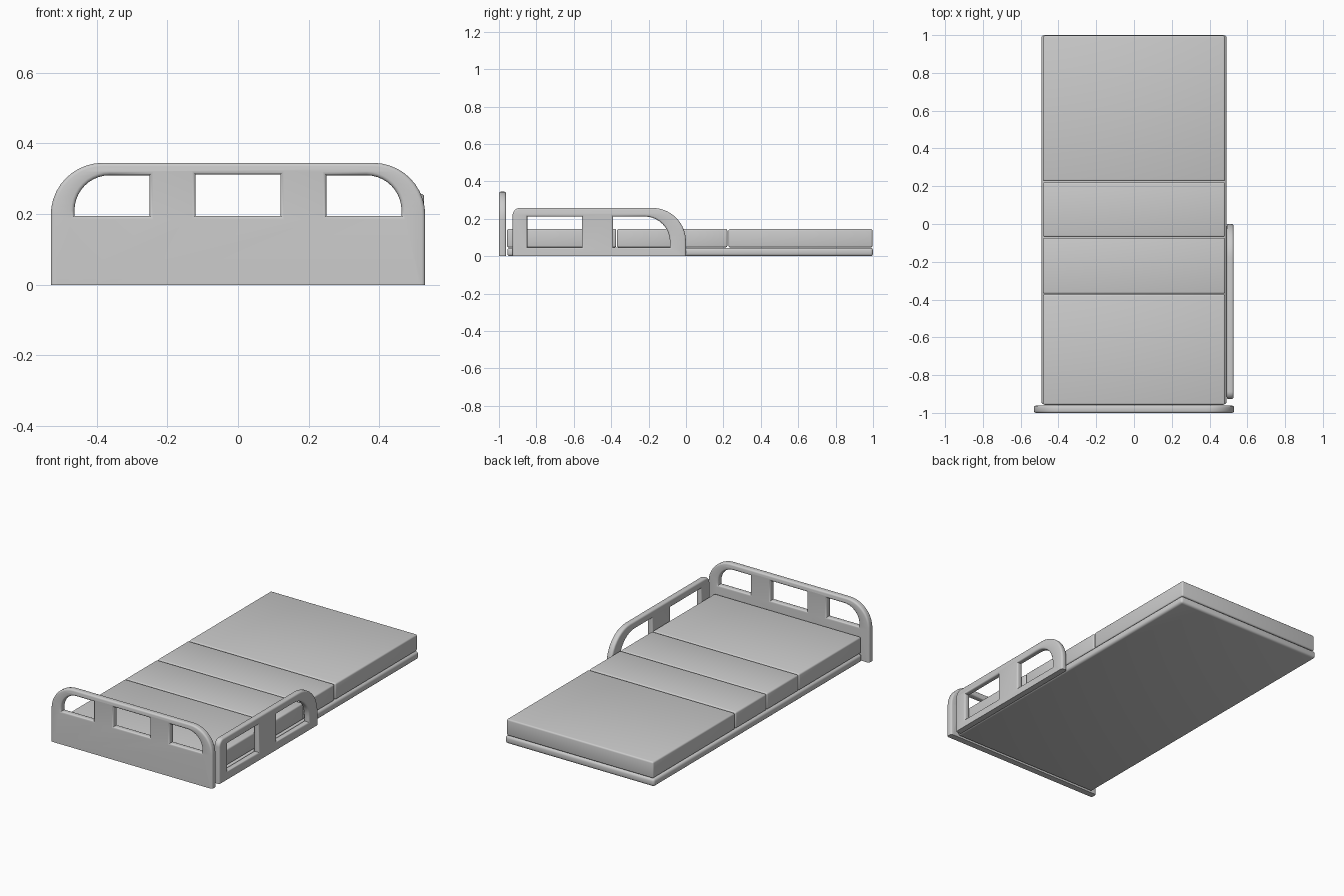
import bpy, bmesh, math
from mathutils import Matrix, Vector

if "Cube" in bpy.data.objects:
    bpy.data.objects.remove(bpy.data.objects["Cube"])


def finish(obj):
    bpy.ops.object.select_all(action='DESELECT')
    obj.select_set(True)
    bpy.context.view_layer.objects.active = obj
    bpy.ops.object.shade_smooth_by_angle(angle=math.radians(35))


def rounded(corners, steps=10):
    """Right-angled outline from (x, y, radius) corners, with filleted corners."""
    pts = []
    for i, (x, y, r) in enumerate(corners):
        p = Vector((x, y))
        if r == 0:
            pts.append(p)
            continue
        u = (Vector(corners[i - 1][:2]) - p).normalized()
        v = (Vector(corners[(i + 1) % len(corners)][:2]) - p).normalized()
        c = p + r * (u + v)
        for k in range(steps + 1):
            t = k / steps * math.pi / 2
            pts.append(c - r * (v * math.cos(t) + u * math.sin(t)))
    return pts


def rect(x0, x1, y0, y1, tl=0.0, tr=0.0):
    return rounded([(x0, y0, 0), (x1, y0, 0), (x1, y1, tr), (x0, y1, tl)])


def panel(name, outlines, thickness, matrix, bevel=0.01):
    """Soft-edged panel with holes, cut flat at the floor."""
    cu = bpy.data.curves.new(name + "_profile", 'CURVE')
    cu.dimensions = '2D'
    cu.fill_mode = 'BOTH'
    cu.extrude = thickness / 2 - bevel
    cu.bevel_depth = bevel
    cu.bevel_resolution = 2
    cu.offset = -bevel
    for pts in outlines:
        s = cu.splines.new('POLY')
        s.points.add(len(pts) - 1)
        for sp, p in zip(s.points, pts):
            sp.co = (p.x, p.y, 0, 1)
        s.use_cyclic_u = True
    tmp = bpy.data.objects.new(name + "_profile", cu)
    bpy.context.collection.objects.link(tmp)
    bpy.context.view_layer.update()
    me = bpy.data.meshes.new_from_object(
        tmp.evaluated_get(bpy.context.evaluated_depsgraph_get()))
    bpy.data.objects.remove(tmp)
    me.transform(matrix)
    bm = bmesh.new()
    bm.from_mesh(me)
    bmesh.ops.remove_doubles(bm, verts=bm.verts, dist=1e-4)
    bmesh.ops.bisect_plane(bm, geom=bm.verts[:] + bm.edges[:] + bm.faces[:],
                           plane_co=(0, 0, 0), plane_no=(0, 0, 1), clear_inner=True)
    bmesh.ops.holes_fill(bm, edges=[e for e in bm.edges if e.is_boundary])
    bmesh.ops.recalc_face_normals(bm, faces=bm.faces)
    bm.to_mesh(me)
    bm.free()
    me.name = name
    obj = bpy.data.objects.new(name, me)
    bpy.context.collection.objects.link(obj)
    finish(obj)


def box(name, x0, x1, y0, y1, z0, z1, bevel):
    bm = bmesh.new()
    size = Matrix.Diagonal((x1 - x0, y1 - y0, z1 - z0, 1))
    mid = Matrix.Translation(((x0 + x1) / 2, (y0 + y1) / 2, (z0 + z1) / 2))
    bmesh.ops.create_cube(bm, size=1, matrix=mid @ size)
    bmesh.ops.bevel(bm, geom=bm.edges[:], offset=bevel, segments=3,
                    profile=0.5, affect='EDGES')
    me = bpy.data.meshes.new(name)
    bm.to_mesh(me)
    bm.free()
    obj = bpy.data.objects.new(name, me)
    bpy.context.collection.objects.link(obj)
    finish(obj)


# Base platform
box("bed_base", -0.49, 0.49, -0.955, 1.0, 0.0, 0.045, 0.014)

# Mattress in four hinged sections
for i, (y0, y1) in enumerate([(-0.957, -0.373), (-0.369, -0.073),
                              (-0.069, 0.221), (0.227, 0.997)]):
    box(f"mattress_section_{i + 1}", -0.482, 0.482, y0, y1, 0.047, 0.145, 0.009)

# Headboard: local x -> x, local y -> z
panel("headboard",
      [rect(-0.53, 0.53, -0.04, 0.345, 0.147, 0.147),
       rect(-0.12, 0.12, 0.195, 0.312),
       rect(-0.463, -0.25, 0.195, 0.31, tl=0.1),
       rect(0.25, 0.463, 0.195, 0.31, tr=0.1)],
      0.038, Matrix.Translation((0, -0.981, 0)) @ Matrix.Rotation(math.pi / 2, 4, 'X'))

# Side rail: local x -> y, local y -> z
to_side = Matrix(((0, 0, 1, 0.509), (1, 0, 0, 0), (0, 1, 0, 0), (0, 0, 0, 1)))
panel("side_rail",
      [rect(-0.927, 0.0, -0.04, 0.258, 0.04, 0.18),
       rect(-0.848, -0.556, 0.047, 0.212),
       rect(-0.39, -0.086, 0.047, 0.212, tr=0.135)],
      0.036, to_side)
